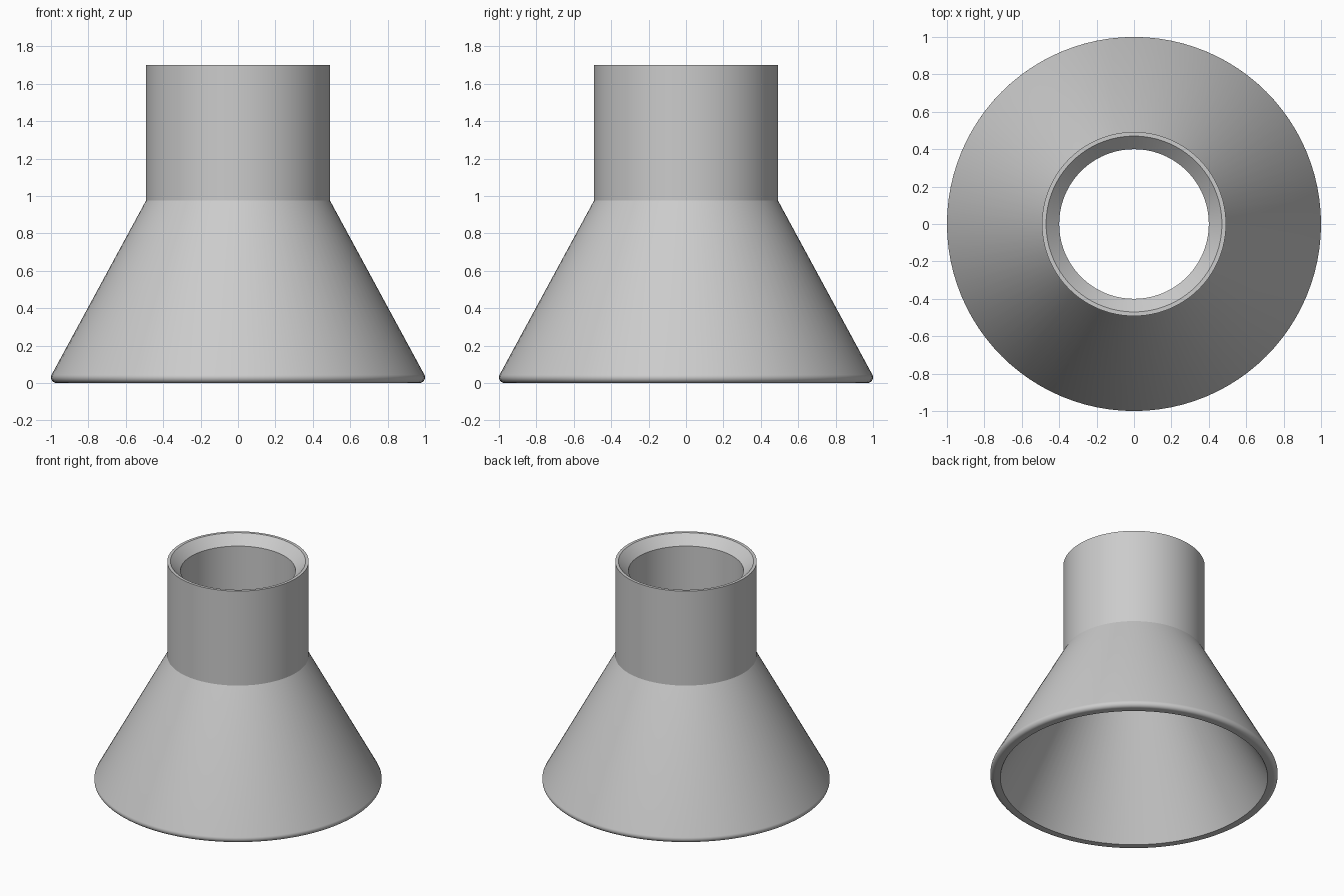
import bpy
import bmesh
import math

cube = bpy.data.objects.get("Cube")
if cube:
    bpy.data.objects.remove(cube, do_unlink=True)

SEGMENTS = 96

# Single neutral material
grey = bpy.data.materials.new("light_grey")
grey.use_nodes = True
colour = (0.6, 0.6, 0.6, 1.0)
grey.diffuse_color = colour
grey.node_tree.nodes["Principled BSDF"].inputs["Base Color"].default_value = colour


def lathe(name, profile, material):
    """Revolve a closed (radius, height) profile around z."""
    bm = bmesh.new()
    rings = []
    for radius, height in profile:
        ring = []
        for i in range(SEGMENTS):
            a = 2 * math.pi * i / SEGMENTS
            ring.append(bm.verts.new((radius * math.cos(a), radius * math.sin(a), height)))
        rings.append(ring)
    for k, ring in enumerate(rings):
        above = rings[(k + 1) % len(rings)]
        for i in range(SEGMENTS):
            j = (i + 1) % SEGMENTS
            bm.faces.new((ring[i], ring[j], above[j], above[i]))
    bmesh.ops.recalc_face_normals(bm, faces=bm.faces)
    mesh = bpy.data.meshes.new(name)
    bm.to_mesh(mesh)
    bm.free()
    mesh.materials.append(material)
    obj = bpy.data.objects.new(name, mesh)
    bpy.context.collection.objects.link(obj)
    return obj


# Rounded outer lip at the foot, sweeping from underneath up to the cone
lip_radius = 0.03
lip = []
for step in range(9):
    a = math.radians(-90 + 118 * step / 8)
    lip.append((0.97 + lip_radius * math.cos(a), lip_radius + lip_radius * math.sin(a)))

# Hollow flared body: lip, cone, neck, chamfered mouth, bore, inner cone
outer = [(0.492, 0.975), (0.492, 1.7)]
inner = [(0.47, 1.7), (0.4, 1.63), (0.4, 0.95), (0.93, 0.0)]
funnel = lathe("flared_funnel", lip + outer + inner, grey)

# Smooth round surfaces with crisp rims
bpy.ops.object.select_all(action="DESELECT")
funnel.select_set(True)
bpy.context.view_layer.objects.active = funnel
bpy.ops.object.shade_smooth_by_angle(angle=math.radians(25))
